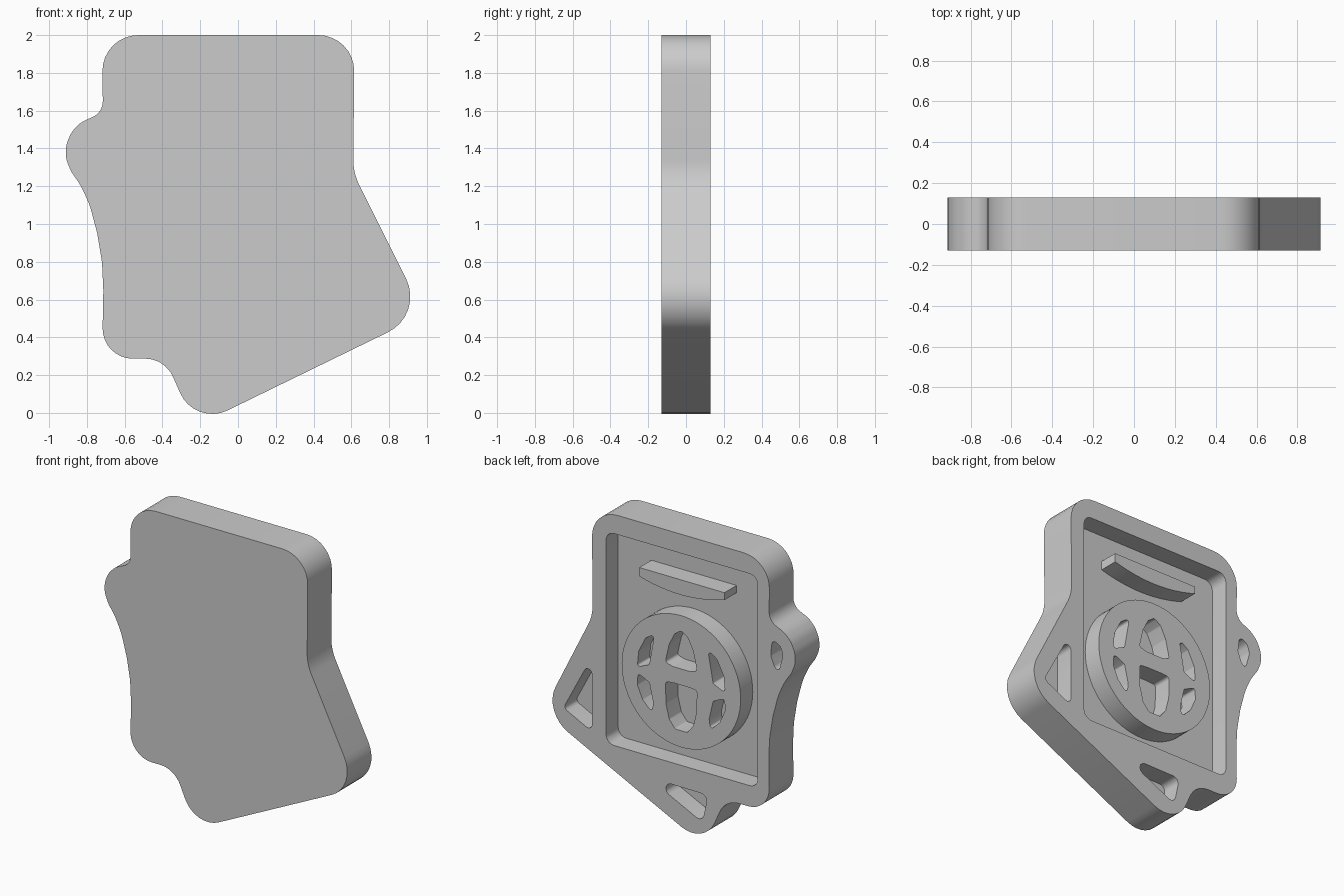
import bpy, math
from mathutils import Vector

if "Cube" in bpy.data.objects:
    bpy.data.objects.remove(bpy.data.objects["Cube"])

grey = bpy.data.materials.new("plain grey")
grey.diffuse_color = (0.6, 0.6, 0.6, 1)
grey.use_nodes = True
grey.node_tree.nodes["Principled BSDF"].inputs["Base Color"].default_value = grey.diffuse_color


def rounded(corners, seg=8):
    """Closed outline from (x, z, fillet radius) corners."""
    pts, n = [], len(corners)
    for i, (x, z, r) in enumerate(corners):
        p = Vector((x, z))
        a = Vector(corners[i - 1][:2]) - p
        b = Vector(corners[(i + 1) % n][:2]) - p
        half = a.angle(b) / 2
        t = min(r / math.tan(half), a.length * 0.49, b.length * 0.49)
        r = t * math.tan(half)
        a.normalize()
        b.normalize()
        if r < 1e-4 or half > 1.565:
            pts.append(p)
            continue
        c = p + (a + b).normalized() * (r / math.sin(half))
        s, e = p + a * t - c, p + b * t - c
        sweep = s.angle_signed(e)          # clockwise positive
        for k in range(seg + 1):
            w = -sweep * k / seg
            pts.append(c + Vector((s.x * math.cos(w) - s.y * math.sin(w),
                                   s.x * math.sin(w) + s.y * math.cos(w))))
    return pts


def same_r(points, r):
    return rounded([(x, z, r) for x, z in points], 5)


def prism(name, loops, y0, y1):
    """Filled outlines (inner loops become holes) drawn in XZ, thick along y."""
    cu = bpy.data.curves.new(name, 'CURVE')
    cu.dimensions, cu.fill_mode = '2D', 'BOTH'
    cu.extrude = (y1 - y0) / 2
    for loop in loops:
        sp = cu.splines.new('POLY')
        sp.points.add(len(loop) - 1)
        for q, p in zip(sp.points, loop):
            q.co = (p[0], p[1], 0, 1)
        sp.use_cyclic_u = True
    ob = bpy.data.objects.new(name, cu)
    bpy.context.collection.objects.link(ob)
    bpy.ops.object.select_all(action='DESELECT')
    ob.select_set(True)
    bpy.context.view_layer.objects.active = ob
    bpy.ops.object.convert(target='MESH')
    ob = bpy.context.object
    ob.rotation_euler = (math.pi / 2, 0, 0)
    ob.location = (0, (y0 + y1) / 2, 0)
    bpy.ops.object.transform_apply(location=True, rotation=True, scale=True)
    bpy.ops.object.mode_set(mode='EDIT')
    bpy.ops.mesh.select_all(action='SELECT')
    bpy.ops.mesh.remove_doubles(threshold=0.0001)
    bpy.ops.mesh.normals_make_consistent(inside=False)
    bpy.ops.object.mode_set(mode='OBJECT')
    ob.data.materials.clear()
    ob.data.materials.append(grey)
    return ob


def smooth(ob):
    bpy.ops.object.select_all(action='DESELECT')
    ob.select_set(True)
    bpy.context.view_layer.objects.active = ob
    bpy.ops.object.shade_smooth_by_angle(angle=math.radians(35))


# Plate outline, clockwise from top left
outline = rounded([
    (-0.72, 2, 0.19), (0.617, 2, 0.19), (0.61, 1.27, 0.3), (0.985, 0.52, 0.21),
    (-0.228, -0.071, 0.2), (-0.387, 0.287, 0.16), (-0.72, 0.287, 0.17),
    (-0.713, 0.65, 0.4), (-0.72, 0.80, 0.4), (-0.745, 0.95, 0.4),
    (-0.785, 1.10, 0.4), (-0.83, 1.20, 0.4), (-0.885, 1.28, 0.15),
    (-0.913, 1.35, 0.15), (-0.91, 1.42, 0.15), (-0.88, 1.49, 0.15),
    (-0.83, 1.54, 0.15), (-0.715, 1.59, 0.09)])

# Pockets cut in the back: tray, side triangle, bottom triangle, ear slot
pockets = [
    same_r([(-0.63, 0.43), (0.51, 0.43), (0.51, 1.87), (-0.63, 1.87)], 0.06),
    same_r([(0.615, 0.99), (0.615, 0.48), (0.83, 0.585)], 0.03),
    same_r([(0.20, 0.285), (-0.255, 0.28), (-0.215, 0.085)], 0.04),
    same_r([(-0.74, 1.47), (-0.80, 1.44), (-0.82, 1.38), (-0.79, 1.27),
            (-0.76, 1.28), (-0.727, 1.36)], 0.05),
]
plate = prism("back_plate", [outline], -0.13, 0.13)
cutter = prism("pocket_cutter", pockets, 0.0, 0.3)
cutter.hide_render = True
mod = plate.modifiers.new("pockets", 'BOOLEAN')
mod.operation, mod.solver, mod.object = 'DIFFERENCE', 'EXACT', cutter
bpy.context.view_layer.objects.active = plate
bpy.ops.object.modifier_apply(modifier=mod.name)
bpy.data.objects.remove(cutter)
smooth(plate)

# Round boss with mirrored windows
CX, CZ, R = -0.055, 1.0, 0.447
circle = [(CX + R * math.cos(a), CZ + R * math.sin(a))
          for a in (2 * math.pi * i / 72 for i in range(72))]
# Half widths from the boss axis for the middle windows
upper = [(0.0, 1.345), (0.05, 1.31), (0.09, 1.23), (0.12, 1.10), (0.06, 1.085)]
lower = [(0.05, 0.975), (0.118, 0.97), (0.115, 0.82), (0.09, 0.72), (0.045, 0.665)]
windows = []
for half in (upper, lower):
    left = [(-x, z) for x, z in reversed(half) if x > 0]
    windows.append(same_r([(CX + x, z) for x, z in half + left], 0.02))
# Side windows, mirrored about the boss axis
side_upper = [(0.20, 1.27), (0.27, 1.22), (0.32, 1.12), (0.33, 1.01), (0.24, 1.05)]
side_lower = [(0.325, 0.97), (0.24, 0.93), (0.21, 0.80), (0.22, 0.73),
              (0.29, 0.80), (0.33, 0.89)]
for side in (side_upper, side_lower):
    for s in (-1, 1):
        windows.append(same_r([(CX + s * x, z) for x, z in side], 0.015))
smooth(prism("round_boss", [circle] + windows, -0.02, 0.13))

# Raised bar with a sagging lower edge
bar = [(0.26, 1.69), (-0.38, 1.69), (-0.38, 1.64)]
bar += [(-0.38 + 0.64 * t, 1.64 - 0.01 * t - 0.19 * t * (1 - t))
        for t in (i / 12 for i in range(1, 13))]
smooth(prism("raised_bar", [bar], -0.02, 0.13))
